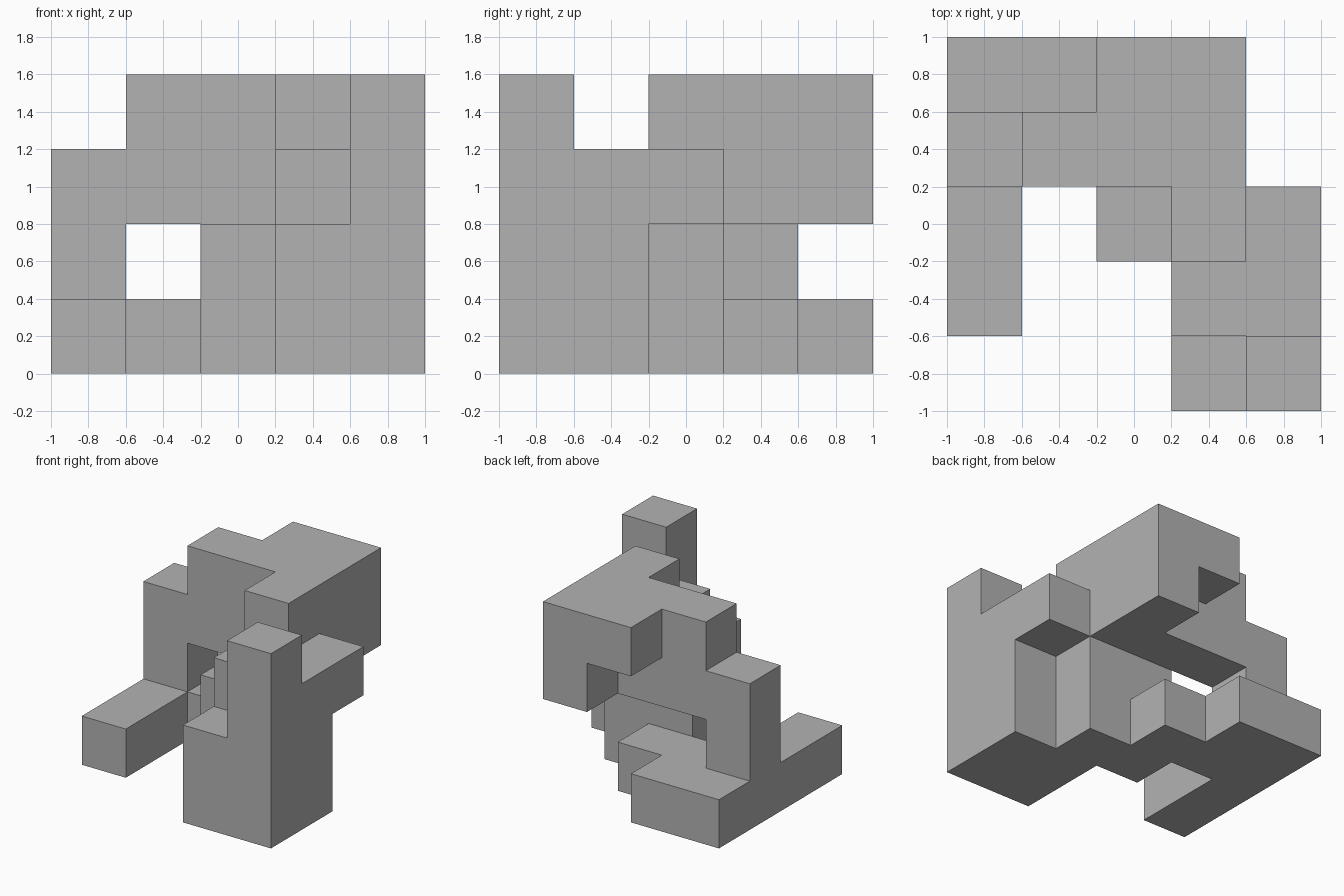
import bpy, bmesh, math
from mathutils import Vector

cube = bpy.data.objects.get("Cube")
if cube:
    bpy.data.objects.remove(cube, do_unlink=True)

CELL = 0.4

# Each part is a box of grid cells: first cell and last cell (x, y, z)
PARTS = {
    "corner_tower": ((4, 0, 0), (4, 0, 3)),
    "tower_shoulder": ((3, 0, 0), (3, 0, 1)),
    "front_wall": ((3, 1, 0), (4, 1, 2)),
    "side_overhang": ((4, 2, 2), (4, 2, 2)),
    "core_pillar": ((3, 2, 0), (3, 2, 3)),
    "core_step": ((2, 2, 0), (2, 2, 1)),
    "bridge": ((1, 3, 2), (3, 3, 3)),
    "back_overhang": ((3, 4, 2), (3, 4, 3)),
    "back_ledge": ((2, 4, 3), (2, 4, 3)),
    "bridge_post": ((0, 3, 0), (0, 3, 2)),
    "base_strip": ((1, 3, 0), (2, 3, 0)),
    "base_back": ((0, 4, 0), (1, 4, 0)),
    "base_arm": ((0, 1, 0), (0, 2, 0)),
}


def box_cells(first, last):
    spans = [range(a, b + 1) for a, b in zip(first, last)]
    return {(x, y, z) for x in spans[0] for y in spans[1] for z in spans[2]}


filled = set()
for first, last in PARTS.values():
    filled |= box_cells(first, last)

# Outer skin: one quad on every cell side that has no neighbour
bm = bmesh.new()
for cell in filled:
    centre = (Vector(cell) - Vector((2, 2, -0.5))) * CELL
    for axis in range(3):
        for sign in (-1, 1):
            normal = Vector((0, 0, 0))
            normal[axis] = sign
            if tuple(int(c + n) for c, n in zip(cell, normal)) in filled:
                continue
            u = Vector((0, 0, 0))
            u[(axis + 1) % 3] = 1
            v = normal.cross(u)
            corners = (-u - v, u - v, u + v, v - u)
            bm.faces.new([bm.verts.new(centre + (normal + c) * CELL / 2) for c in corners])

# Weld the skin and merge coplanar quads into large flat faces
bmesh.ops.remove_doubles(bm, verts=bm.verts, dist=0.001)
bmesh.ops.dissolve_limit(bm, angle_limit=math.radians(1), verts=bm.verts, edges=bm.edges)

mesh = bpy.data.meshes.new("stepped_block")
bm.to_mesh(mesh)
bm.free()

# Plain grey
grey = bpy.data.materials.new("plain_grey")
grey.use_nodes = True
colour = (0.45, 0.45, 0.45, 1)
grey.diffuse_color = colour
for node in grey.node_tree.nodes:
    if node.type == "BSDF_PRINCIPLED":
        node.inputs["Base Color"].default_value = colour
mesh.materials.append(grey)

block = bpy.data.objects.new("stepped_block", mesh)
bpy.context.collection.objects.link(block)
